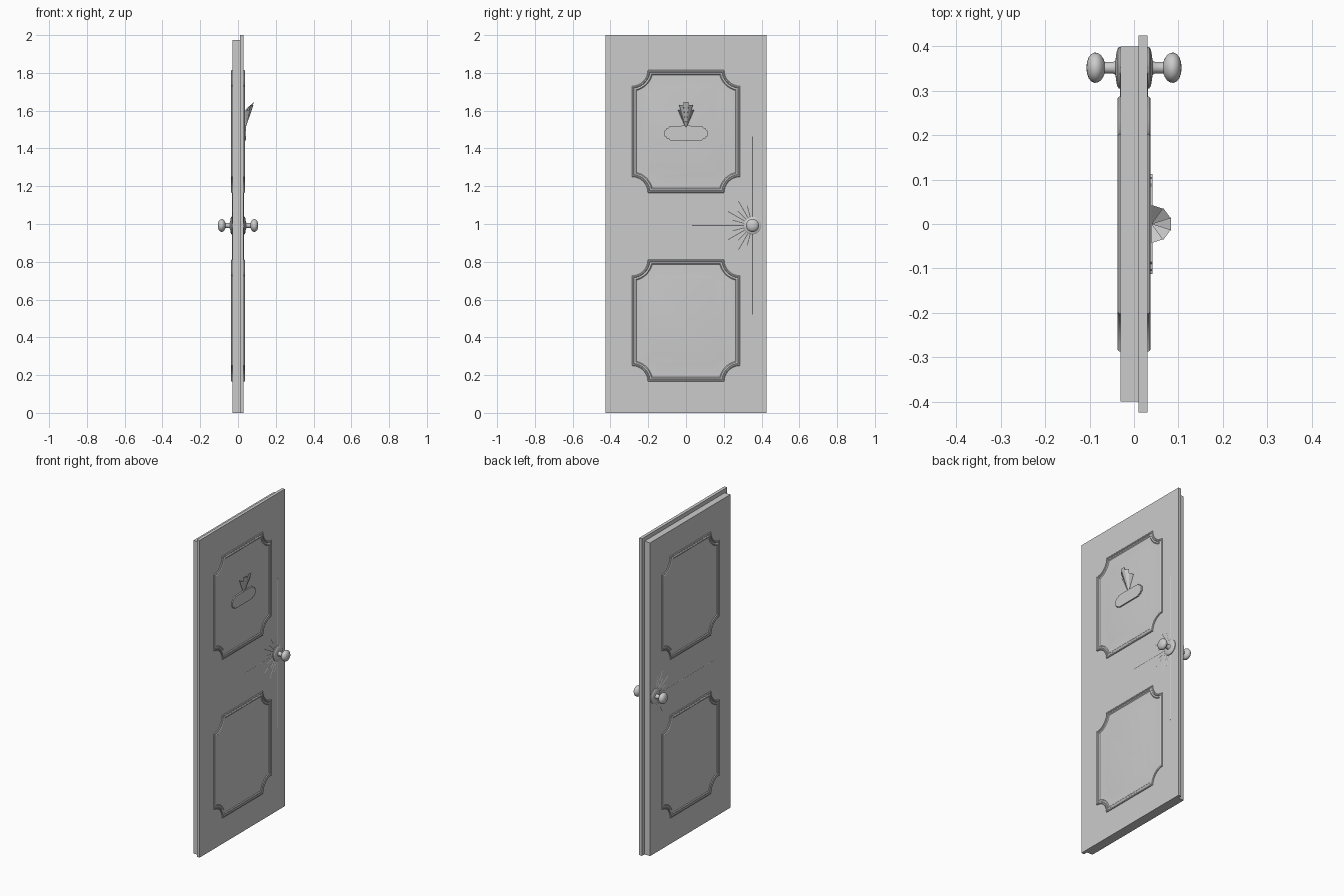
import bpy, bmesh, math

if "Cube" in bpy.data.objects:
    bpy.data.objects.remove(bpy.data.objects["Cube"])

KNOB_Y, KNOB_Z = 0.352, 0.992


def make(name, verts, faces, smooth=None):
    me = bpy.data.meshes.new(name)
    me.from_pydata(verts, [], faces)
    bm = bmesh.new()
    bm.from_mesh(me)
    bmesh.ops.remove_doubles(bm, verts=bm.verts, dist=1e-6)
    bmesh.ops.recalc_face_normals(bm, faces=bm.faces)
    bm.to_mesh(me)
    bm.free()
    ob = bpy.data.objects.new(name, me)
    bpy.context.collection.objects.link(ob)
    if smooth:
        bpy.ops.object.select_all(action='DESELECT')
        ob.select_set(True)
        bpy.context.view_layer.objects.active = ob
        bpy.ops.object.shade_smooth_by_angle(angle=math.radians(smooth))
    return ob


def loft(name, rings, smooth=None):
    """Bridge equal rings and cap both ends."""
    n = len(rings[0])
    faces = [(k * n + i, k * n + (i + 1) % n, (k + 1) * n + (i + 1) % n, (k + 1) * n + i)
             for k in range(len(rings) - 1) for i in range(n)]
    faces += [tuple(range(n)), tuple(range((len(rings) - 1) * n, len(rings) * n))]
    return make(name, [v for r in rings for v in r], faces, smooth)


def box(name, x0, x1, y0, y1, z0, z1):
    ring = lambda x: [(x, y0, z0), (x, y1, z0), (x, y1, z1), (x, y0, z1)]
    return loft(name, [ring(x0), ring(x1)])


def outline(w, h, r, d, steps=8):
    """Rectangle with concave round corners, offset inward by d."""
    R = r + d
    a0 = math.asin(d / R)
    pts = []
    for sy, sz, rev in ((1, 1, 0), (-1, 1, 1), (-1, -1, 0), (1, -1, 1)):
        arc = []
        for i in range(steps + 1):
            a = a0 + (math.pi / 2 - 2 * a0) * i / steps
            # starts on the vertical side, ends on the horizontal one
            arc.append((sy * (w - R * math.sin(a)), sz * (h - R * math.cos(a))))
        pts += arc[::-1] if rev else arc
    return pts


# Door slab and overlapping front leaf
box("door_slab", -0.03, 0.01, -0.40, 0.40, 0, 1.975)
box("door_leaf", 0.01, 0.03, -0.425, 0.425, 0, 2.0)

# Moulded panels: (inward offset, height above the door)
PROFILE = [(0, -0.002), (0, 0.004), (0.004, 0.007), (0.009, 0.007), (0.012, 0.004),
           (0.016, 0.006), (0.021, 0.006), (0.026, 0.002), (0.075, 0.002), (0.095, 0.004)]
for side, s in (("front", 1), ("back", -1)):
    for level, zc, h in (("upper", 1.49, 0.325), ("lower", 0.488, 0.323)):
        rings = [[(s * (0.03 + x), y, zc + z) for y, z in outline(0.287, h, 0.085, d)]
                 for d, x in PROFILE]
        loft(f"{level}_panel_{side}", rings, 25)

# Knob with rosette, turned around the x axis: (radius, x)
KNOB = [(0.047, 0.029), (0.047, 0.034), (0.041, 0.038), (0.030, 0.040), (0.016, 0.042),
        (0.013, 0.047), (0.013, 0.066), (0.020, 0.069), (0.029, 0.075), (0.0335, 0.082),
        (0.034, 0.089), (0.031, 0.096), (0.024, 0.102), (0.013, 0.106), (0.003, 0.107)]
SEG = 32
for side, s in (("front", 1), ("back", -1)):
    rings = [[(s * x, KNOB_Y + r * math.cos(2 * math.pi * i / SEG),
               KNOB_Z + r * math.sin(2 * math.pi * i / SEG)) for i in range(SEG)]
             for r, x in KNOB]
    loft(f"knob_{side}", rings, 35)

    # Shallow sunburst rays around the rosette
    verts, faces = [], []
    long_v, long_h = (0.47, 0.32) if s > 0 else (0.75, 0.59)
    for k in range(13):
        a = math.radians(90 + 15 * k)
        length = long_v if k in (0, 12) else long_h if k == 6 else (0.15 if k % 2 == 0 else 0.11)
        c, n = math.cos(a), math.sin(a)
        b = len(verts)
        for t, w, x in ((0.03, 0.003, 0.0295), (0.03, -0.003, 0.0295), (0.03, 0, 0.0312),
                        (length, 0.003, 0.0295), (length, -0.003, 0.0295), (length, 0, 0.0312)):
            verts.append((s * x, KNOB_Y + t * c - w * n, KNOB_Z + t * n + w * c))
        faces += [tuple(b + i for i in f) for f in
                  ((0, 1, 2), (3, 5, 4), (0, 2, 5, 3), (1, 4, 5, 2), (0, 3, 4, 1))]
    make(f"sunburst_{side}", verts, faces)

# Stepped plaque on the upper panel, half outline mirrored
half = [(0.0, 1.443), (0.085, 1.443), (0.088, 1.451), (0.102, 1.452), (0.105, 1.461),
        (0.113, 1.464), (0.113, 1.496), (0.105, 1.499), (0.102, 1.508), (0.090, 1.510),
        (0.086, 1.518), (0.0, 1.521)]
shape = half + [(-y, z) for y, z in half[-2:0:-1]]
loft("plaque", [[(x, y, z) for y, z in shape] for x in (0.031, 0.042)])

# Fan of five tilted wedges rising from the plaque
verts, faces = [], []
for k in range(-2, 3):
    r = (0.047, 0.045, 0.043)[abs(k)]
    top = (1.645, 1.630, 1.603)[abs(k)]
    b = len(verts)
    verts += [(0.039, 0, 1.505), (0.039, 0, top - 0.04)]
    for e in (-0.5, 0.5):
        a = math.radians(36 * (k + e))
        verts.append((0.039 + r * math.cos(a), r * math.sin(a), top))
    faces += [tuple(b + i for i in f) for f in ((0, 3, 2), (1, 2, 3), (0, 2, 1), (0, 1, 3))]
me = bpy.data.meshes.new("fan")
me.from_pydata(verts, [], faces)
fan = bpy.data.objects.new("fan", me)
bpy.context.collection.objects.link(fan)
